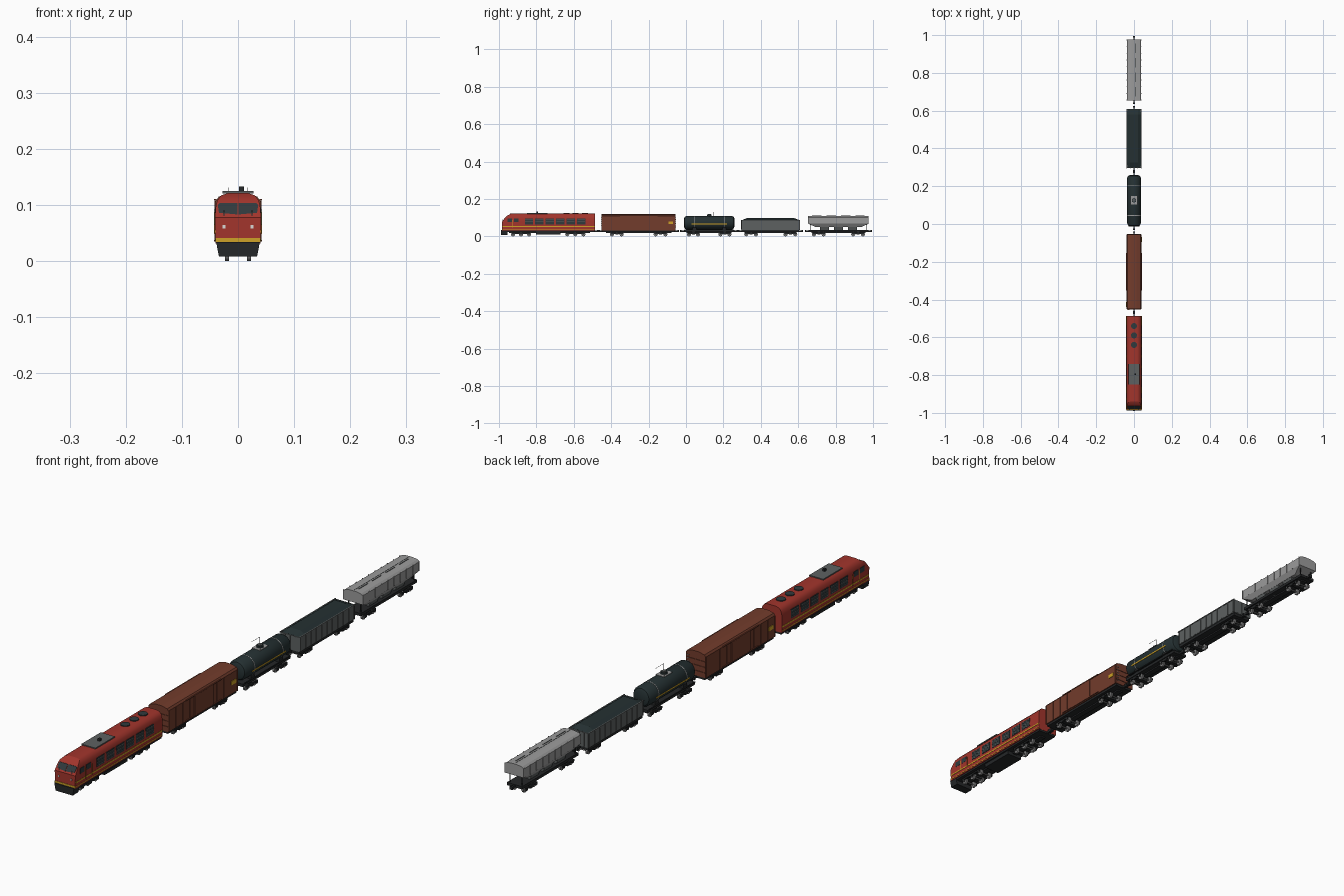
import bpy, bmesh
from math import pi, cos, sin
from mathutils import Matrix, Vector

if "Cube" in bpy.data.objects:
    bpy.data.objects.remove(bpy.data.objects["Cube"])


def material(name, r, g, b):
    m = bpy.data.materials.new(name)
    m.use_nodes = True
    m.diffuse_color = (r, g, b, 1)
    m.node_tree.nodes["Principled BSDF"].inputs["Base Color"].default_value = (r, g, b, 1)
    return m


RED = material("engine red", 0.36, 0.035, 0.025)
BROWN = material("rust brown", 0.17, 0.045, 0.025)
BLACK = material("frame black", 0.018, 0.02, 0.021)
SLATE = material("tank slate", 0.018, 0.03, 0.032)
GREY = material("mid grey", 0.11, 0.12, 0.12)
LIGHT = material("light grey", 0.33, 0.33, 0.33)
STEEL = material("wheel steel", 0.22, 0.22, 0.22)
YELLOW = material("stripe yellow", 0.62, 0.36, 0.02)
GLASS = material("dark glass", 0.03, 0.042, 0.046)
WHITE = material("white", 0.7, 0.7, 0.68)
SIDES = (-1, 1)


class Part:
    """Collects simple solids into one object."""

    def __init__(self, name, mat, smooth=False):
        self.name, self.mat, self.smooth = name, mat, smooth
        self.bm = bmesh.new()

    def box(self, x, y, z, sx, sy, sz):
        m = Matrix.Translation((x, y, z)) @ Matrix.Diagonal((sx, sy, sz, 1))
        bmesh.ops.create_cube(self.bm, size=1, matrix=m)
        return self

    def cyl(self, x, y, z, r, length, axis="X", n=16):
        turn = {"X": Matrix.Rotation(pi / 2, 4, "Y"), "Y": Matrix.Rotation(pi / 2, 4, "X"),
                "Z": Matrix.Identity(4)}[axis]
        bmesh.ops.create_cone(self.bm, cap_ends=True, segments=n, radius1=r, radius2=r,
                              depth=length, matrix=Matrix.Translation((x, y, z)) @ turn)
        return self

    def loft(self, rings):
        # rings are left-right symmetric, so caps become strips of quads
        vs = [[self.bm.verts.new(p) for p in ring] for ring in rings]
        n = len(vs[0])
        for a, b in zip(vs, vs[1:]):
            for i in range(n):
                j = (i + 1) % n
                self.bm.faces.new((a[i], a[j], b[j], b[i]))
        for end in (vs[0], vs[-1]):
            for i in range(n // 2 - 1):
                self.bm.faces.new((end[i], end[i + 1], end[n - 2 - i], end[n - 1 - i]))
        return self

    def plate(self, points, offset):
        # thin slab: a polygon and its copy moved by offset
        a = [self.bm.verts.new(p) for p in points]
        b = [self.bm.verts.new(Vector(p) + Vector(offset)) for p in points]
        self.bm.faces.new(a)
        self.bm.faces.new(b)
        for i in range(len(a)):
            j = (i + 1) % len(a)
            self.bm.faces.new((a[i], a[j], b[j], b[i]))
        return self

    def done(self):
        bmesh.ops.recalc_face_normals(self.bm, faces=self.bm.faces)
        me = bpy.data.meshes.new(self.name)
        self.bm.to_mesh(me)
        self.bm.free()
        me.materials.append(self.mat)
        ob = bpy.data.objects.new(self.name, me)
        bpy.context.collection.objects.link(ob)
        if self.smooth:
            bpy.ops.object.select_all(action="DESELECT")
            ob.select_set(True)
            bpy.context.view_layer.objects.active = ob
            bpy.ops.object.shade_smooth_by_angle(angle=0.6)
        return ob


def ring(half, y):
    """Closed section from its +x half; y is a number or a function of height."""
    pts = half + [(-x, z) for x, z in reversed(half)]
    return [(x, y(z) if callable(y) else y, z) for x, z in pts]


def spaced(a, b, n):
    return [a + (b - a) * i / (n - 1) for i in range(n)]


def running_gear(name, y0, y1, bogies, axles, width=0.062):
    """Underframe, couplers, bogies and wheels of one vehicle."""
    mid = (y0 + y1) / 2
    frame = Part(name + "_underframe", BLACK)
    frame.box(0, mid, 0.029, width, y1 - y0, 0.01)
    frame.box(0, mid, 0.023, 0.02, (y1 - y0) * 0.9, 0.008)
    for y, s in ((y0, -1), (y1, 1)):
        frame.box(0, y + s * 0.008, 0.028, 0.007, 0.022, 0.007)
        frame.box(0, y + s * 0.016, 0.028, 0.012, 0.007, 0.011)
    wheels = Part(name + "_wheels", STEEL, True)
    for c in bogies:
        frame.box(0, c, 0.018, 0.05, 0.014, 0.012)
        for s in SIDES:
            frame.box(s * 0.028, c, 0.0165, 0.005, axles[-1] - axles[0] + 0.012, 0.006)
            frame.box(s * 0.028, c, 0.013, 0.006, 0.016, 0.008)
        for a in axles:
            wheels.cyl(0, c + a, 0.011, 0.003, 0.062, n=8)
            for s in SIDES:
                wheels.cyl(s * 0.02, c + a, 0.011, 0.011, 0.006)
                wheels.cyl(s * 0.017, c + a, 0.011, 0.0125 - 0.0015, 0.002)
                frame.box(s * 0.029, c + a, 0.0135, 0.004, 0.009, 0.008)
    frame.done()
    wheels.done()


# ---- Locomotive ----
def nose(z):
    return -0.983 + max(0, z - 0.078) * 0.75 + max(0, z - 0.108) * 1.2


running_gear("engine", -0.97, -0.488, (-0.882, -0.592), (-0.043, 0, 0.043), 0.074)
shell = [(0.04, 0.031), (0.041, 0.078), (0.04, 0.095), (0.037, 0.108), (0.03, 0.117), (0.018, 0.121)]
Part("engine_body", RED, True).loft([ring(shell, nose), ring(shell, -0.94), ring(shell, -0.487)]).done()
Part("fuel_tank", BLACK).box(0, -0.737, 0.02, 0.062, 0.13, 0.02).done()
plow = [(0.034, 0.008), (0.039, 0.034)]
Part("plow", BLACK).loft([ring(plow, -0.988), ring(plow, -0.955)]).done()
Part("front_plate", LIGHT).box(0, -0.9885, 0.027, 0.01, 0.002, 0.007).done()

stripe = Part("engine_stripes", YELLOW)
stripe.box(0, -0.983, 0.0375, 0.081, 0.003, 0.007)
for s in SIDES:
    stripe.box(s * 0.0405, -0.734, 0.0525, 0.002, 0.494, 0.005)
    stripe.box(s * 0.0405, -0.734, 0.0375, 0.001, 0.494, 0.003)
stripe.done()

glass = Part("engine_windows", GLASS)
for s in SIDES:
    pane = [(s * 0.001, 0.083), (s * 0.034, 0.086), (s * 0.036, 0.1), (s * 0.033, 0.103), (s * 0.001, 0.103)]
    glass.plate([(x, nose(z) - 0.0012, z) for x, z in pane], (0, 0.003, 0))
    for y in (-0.943, -0.908):
        glass.box(s * 0.0403, y, 0.085, 0.0022, 0.025, 0.019)
glass.done()
wipers = Part("wipers", LIGHT)
lamps = Part("headlights", WHITE)
rails = Part("cab_handrails", YELLOW)
for s in SIDES:
    wipers.box(s * 0.025, nose(0.085) - 0.002, 0.085, 0.001, 0.002, 0.01)
    lamps.box(s * 0.025, -0.9835, 0.061, 0.005, 0.002, 0.006)
    for y in (-0.926, -0.888):
        rails.box(s * 0.0425, y, 0.068, 0.001, 0.001, 0.04)
for p in (wipers, lamps, rails):
    p.done()

grilles = Part("side_grilles", GLASS)
slats = Part("grille_slats", GREY)
for s in SIDES:
    for y in spaced(-0.84, -0.56, 6):
        grilles.box(s * 0.0405, y, 0.08, 0.0026, 0.044, 0.032)
        for z in spaced(0.069, 0.091, 3):
            slats.box(s * 0.0415, y, z, 0.002, 0.042, 0.002)
grilles.done()
slats.done()
Part("roof_hatch", GREY).box(0, -0.795, 0.1225, 0.056, 0.11, 0.004).done()
fans = Part("roof_fans", GLASS, True)
for y in (-0.54, -0.59, -0.64):
    fans.cyl(0, y, 0.122, 0.016, 0.004, "Z")
fans.done()
Part("exhaust", BLACK).box(0.006, -0.795, 0.128, 0.009, 0.009, 0.01).done()

# ---- Box car ----
running_gear("box_car", -0.448, -0.058, (-0.37, -0.136), (-0.026, 0.026), 0.07)
box = [(0.039, 0.032), (0.039, 0.108), (0.034, 0.115), (0.012, 0.12)]
Part("box_car_body", BROWN).loft([ring(box, -0.451), ring(box, -0.056)]).done()
trim = Part("box_car_doors_and_ribs", BROWN)
ends = Part("box_car_ladders", LIGHT)
for s in SIDES:
    trim.box(s * 0.0395, -0.253, 0.072, 0.005, 0.105, 0.07)
    trim.box(s * 0.0405, -0.253, 0.109, 0.004, 0.2, 0.003)
    trim.box(s * 0.0405, -0.253, 0.036, 0.004, 0.2, 0.003)
    for y in spaced(-0.448, -0.33, 4) + spaced(-0.176, -0.059, 4):
        trim.box(s * 0.0395, y, 0.07, 0.002, 0.003, 0.076)
    y = -0.2535 + s * 0.1975
    for z in (0.05, 0.07, 0.09):
        trim.box(0, y, z, 0.076, 0.004, 0.003)
    for z in spaced(0.045, 0.1, 6):
        ends.box(s * 0.03, y + s * 0.002, z, 0.01, 0.002, 0.0015)
trim.done()
ends.done()
plates = Part("box_car_plates", YELLOW)
for s in SIDES:
    plates.box(s * 0.04, -0.2535 + s * 0.172, 0.072, 0.0025, 0.026, 0.014)
plates.done()

# ---- Tank car ----
running_gear("tank_car", -0.012, 0.258, (0.04, 0.208), (-0.024, 0.024), 0.056)
tank = Part("tank", SLATE, True)
TZ = 0.073


def circle(r, y):
    angles = [-pi / 2 + pi * (i + 0.5) / 16 for i in range(16)]
    return ring([(r * cos(a), TZ + r * sin(a)) for a in angles], y)


tank.loft([circle(r, y) for r, y in ((0.022, -0.011), (0.031, -0.007), (0.036, 0.002),
                                     (0.036, 0.246), (0.031, 0.255), (0.022, 0.259))])
tank.cyl(0, 0.125, 0.111, 0.012, 0.01, "Z")
tank.done()
bands = Part("tank_bands", LIGHT, True)
for y in (0.045, 0.205):
    bands.cyl(0, y, TZ, 0.0366, 0.003, "Y", 32)
bands.done()
fit = Part("tank_fittings", BLACK)
for y in (0.045, 0.205):
    fit.box(0, y, 0.04, 0.056, 0.02, 0.016)
for s in SIDES:
    fit.box(s * 0.031, 0.123, 0.036, 0.004, 0.26, 0.003)
fit.done()
line = Part("tank_stripes", YELLOW)
for s in SIDES:
    line.box(s * 0.0352, 0.125, 0.066, 0.0024, 0.19, 0.005)
line.done()
top = Part("tank_platform_and_rails", LIGHT)
top.box(0, 0.125, 0.1085, 0.034, 0.046, 0.002)
for s in SIDES:
    top.box(s * 0.0175, 0.125, 0.1305, 0.0008, 0.046, 0.0008)
    for y in (0.102, 0.148):
        top.box(s * 0.0175, y, 0.119, 0.0008, 0.0008, 0.023)
top.done()
Part("tank_hatch", GREY, True).cyl(0, 0.125, 0.117, 0.008, 0.003, "Z").done()

# ---- Open wagon with load ----
running_gear("open_wagon", 0.298, 0.605, (0.348, 0.558), (-0.026, 0.026), 0.07)
wagon = Part("open_wagon_body", GREY)
wagon.box(0, 0.452, 0.037, 0.076, 0.312, 0.006)
for s in SIDES:
    wagon.box(s * 0.037, 0.452, 0.061, 0.003, 0.312, 0.052)
    wagon.box(s * 0.0385, 0.452, 0.087, 0.004, 0.316, 0.003)
    wagon.box(0, 0.452 + s * 0.155, 0.061, 0.074, 0.003, 0.052)
    for y in spaced(0.3, 0.604, 11):
        wagon.box(s * 0.039, y, 0.061, 0.003, 0.004, 0.05)
    for x in (-0.02, 0, 0.02):
        wagon.box(x, 0.452 + s * 0.157, 0.061, 0.004, 0.002, 0.05)
wagon.done()
load = [(0.0365, 0.07), (0.0365, 0.088), (0.022, 0.097)]
tip = [(0.0365, 0.07), (0.0365, 0.086), (0.022, 0.087)]
Part("load", SLATE).loft([ring(tip, 0.299), ring(load, 0.325), ring(load, 0.58), ring(tip, 0.605)]).done()

# ---- Covered hopper ----
running_gear("hopper", 0.655, 0.975, (0.71, 0.92), (-0.026, 0.026), 0.06)
upper = [(0.038, 0.068), (0.038, 0.1), (0.031, 0.106), (0.012, 0.109)]
lower = [(0.026, 0.05), (0.038, 0.068)]
hop = Part("hopper_body", LIGHT)
hop.loft([ring(upper, 0.653), ring(upper, 0.977)])
hop.loft([ring(lower, lambda z: 0.653 + (0.068 - z) * 2.2), ring(lower, lambda z: 0.977 - (0.068 - z) * 2.2)])
for s in SIDES:
    for y in spaced(0.656, 0.974, 10):
        hop.box(s * 0.0385, y, 0.085, 0.002, 0.004, 0.034)
hop.done()
chutes = Part("hopper_chutes", GREY)
for y in (0.74, 0.815, 0.89):
    chutes.loft([ring([(0.016, 0.024), (0.026, 0.052)], y + s * 0.024) for s in SIDES])
chutes.done()
posts = Part("hopper_posts", BLACK)
for y in (0.664, 0.966):
    for s in SIDES:
        posts.box(s * 0.024, y, 0.05, 0.003, 0.003, 0.036)
posts.done()
walk = Part("hopper_roof_hatches", GREY)
walk.box(0, 0.815, 0.1092, 0.002, 0.31, 0.001)
for y in spaced(0.7, 0.93, 4):
    walk.box(0.008, y, 0.1095, 0.003, 0.05, 0.002)
walk.done()
